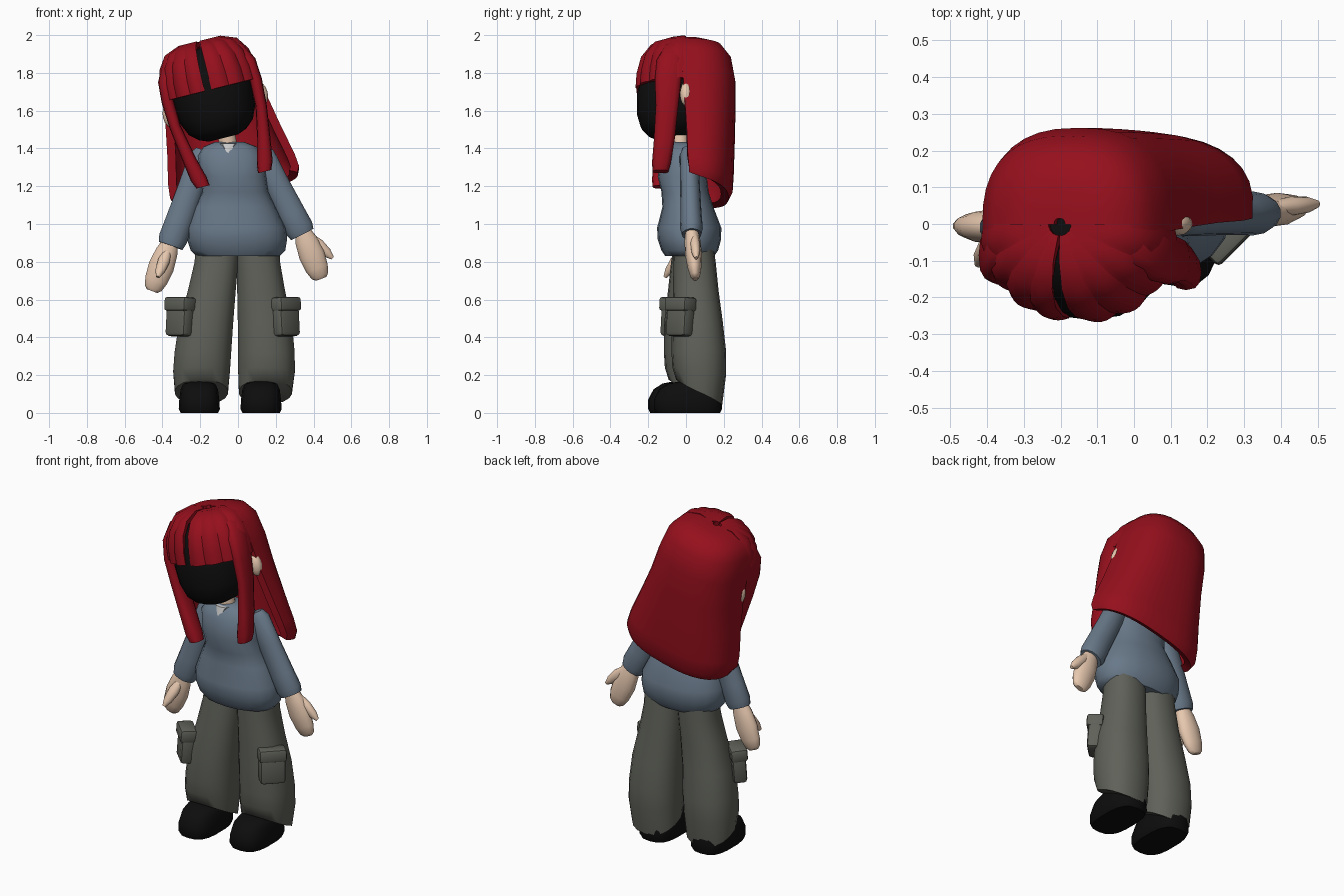
import bpy, bmesh
from math import sin, cos, pi, radians
from mathutils import Matrix, Vector

if "Cube" in bpy.data.objects:
    bpy.data.objects.remove(bpy.data.objects["Cube"])


def material(name, r, g, b):
    m = bpy.data.materials.new(name)
    m.diffuse_color = (r, g, b, 1)
    m.use_nodes = True
    m.node_tree.nodes["Principled BSDF"].inputs["Base Color"].default_value = m.diffuse_color
    return m


RED = material("red", .30, .005, .012)
BLUE = material("slate_blue", .14, .19, .25)
OLIVE = material("olive_grey", .115, .12, .10)
SKIN = material("skin", .80, .58, .43)
BLACK = material("black", .004, .004, .004)
WHITE = material("light_grey", .6, .6, .6)
WORLD = Matrix.Identity(4)
# the head leans sideways, so everything on it shares this frame
HEAD = Matrix.Translation((-.12, 0, 1.63)) @ Matrix.Rotation(radians(-14), 4, 'Y')


def spow(v, e):
    return abs(v) ** e * (1 if v >= 0 else -1)


def finish(name, bm, mat, matrix, angle=50, thick=0, bevel=0):
    me = bpy.data.meshes.new(name)
    bm.to_mesh(me)
    bm.free()
    me.materials.append(mat)
    ob = bpy.data.objects.new(name, me)
    bpy.context.collection.objects.link(ob)
    ob.matrix_world = matrix
    bpy.ops.object.select_all(action='DESELECT')
    bpy.context.view_layer.objects.active = ob
    ob.select_set(True)
    if thick:
        m = ob.modifiers.new("thickness", 'SOLIDIFY')
        m.thickness, m.offset = thick, -1
        bpy.ops.object.modifier_apply(modifier=m.name)
    if bevel:
        m = ob.modifiers.new("rounding", 'BEVEL')
        m.width, m.segments = bevel, 2
        bpy.ops.object.modifier_apply(modifier=m.name)
    bpy.ops.object.shade_smooth_by_angle(angle=radians(angle))
    return ob


def loft(name, rings, mat, matrix=WORLD, n=18, square=2.0, angle=50):
    """Closed stack of rings (x, y, z, rx, ry[, lift of the front])."""
    bm = bmesh.new()
    rows = []
    for x, y, z, rx, ry, *lift in rings:
        row = []
        for k in range(n):
            a = 2 * pi * k / n
            row.append(bm.verts.new((x + rx * spow(sin(a), 2 / square),
                                     y - ry * spow(cos(a), 2 / square),
                                     z + (lift[0] * cos(a) if lift else 0))))
        rows.append(row)
    for p, q in zip(rows, rows[1:]):
        for k in range(n):
            bm.faces.new((p[k], q[k], q[(k + 1) % n], p[(k + 1) % n]))
    bm.faces.new(rows[0])
    bm.faces.new(rows[-1][::-1])
    bmesh.ops.recalc_face_normals(bm, faces=bm.faces)
    return finish(name, bm, mat, matrix, angle)


def limb(name, p, q, rings, mat):
    """Loft from p to q with rings (fraction, rx, ry)."""
    d = Vector(q) - Vector(p)
    rot = Vector((0, 0, -1)).rotation_difference(d).to_matrix().to_4x4()
    return loft(name, [(0, 0, -t * d.length, rx, ry) for t, rx, ry in rings], mat,
                Matrix.Translation(p) @ rot, 14)


def hair(name, rows, a0, a1, thick, bulge=0, steps=6, square=2.0, sag=0):
    """Curved sheet on the head: rows (w, side radius, y centre, depth radius)."""
    bm = bmesh.new()
    grid = []
    for i, (w, ru, y0, ry) in enumerate(rows):
        row = []
        for k in range(steps + 1):
            s = k / steps
            a = radians(a0 + (a1 - a0) * s)
            f = 1 + bulge * sin(pi * s)
            drop = sag * sin(pi * s) ** .6 * (i / (len(rows) - 1)) ** 3 if 0 < k < steps else 0
            row.append(bm.verts.new((f * ru * spow(sin(a), 2 / square),
                                     y0 - f * ry * spow(cos(a), 2 / square), w - drop)))
        grid.append(row)
    for p, q in zip(grid, grid[1:]):
        for k in range(steps):
            bm.faces.new((p[k], q[k], q[k + 1], p[k + 1]))
    return finish(name, bm, RED, HEAD, 50, thick)


def box(name, size, matrix, mat, bevel):
    bm = bmesh.new()
    bmesh.ops.create_cube(bm, size=1, matrix=Matrix.Diagonal((*size, 1)))
    return finish(name, bm, mat, matrix, 40, bevel=bevel)


# trousers: wide legs with a hem that rises over the shoe
leg = [(.92, .105, .04, .12, .10), (.80, .107, .045, .117, .112), (.65, .122, .052, .128, .12),
       (.48, .142, .06, .145, .135), (.32, .15, .068, .152, .145), (.22, .151, .07, .152, .142, .02),
       (.11, .145, .07, .142, .122, .065)]
for side, s, dx, dy in (("right", 1, 0, 0), ("left", -1, -.045, -.04)):
    loft(side + "_trouser_leg",
         [(s * x + dx * (.92 - z) / .6 * .8, y + dy * min(1, (.92 - z) / .4), z, rx, ry, *lift)
          for z, x, y, rx, ry, *lift in leg], OLIVE, n=18, square=2.3)

# shoes: blunt rounded toe and flat sole
for side, x, y in (("right", .122, .01), ("left", -.205, -.02)):
    loft(side + "_shoe",
         [(x, y, 0, .10, .17), (x, y, .02, .11, .18), (x, y, .07, .107, .18),
          (x, y + .01, .125, .10, .162), (x, y + .025, .155, .085, .13), (x, y + .035, .165, .06, .09)],
         BLACK, square=2.9)

# cargo pockets on the outer front of each leg
for side, s, x, y in (("right", 1, .252, -.03), ("left", -1, -.308, -.06)):
    place = Matrix.Translation((x, y, .505)) @ Matrix.Rotation(radians(45 * s), 4, 'Z') \
        @ Matrix.Rotation(radians(-4), 4, 'X')
    box(side + "_pocket", (.145, .08, .20), place, OLIVE, .02)
    box(side + "_pocket_flap", (.155, .095, .075), place @ Matrix.Translation((0, -.003, .07)), OLIVE, .015)

# sweatshirt body, ballooning over the waist
loft("sweatshirt_body",
     [(-.045, -.015, 1.435, .075, .055), (-.042, -.015, 1.41, .14, .085), (-.04, -.02, 1.36, .175, .11),
      (-.025, -.02, 1.25, .175, .13), (-.015, -.005, 1.17, .175, .125), (-.015, .01, 1.09, .215, .135),
      (-.008, .017, .98, .262, .17), (-.005, .018, .92, .265, .168), (0, .02, .86, .25, .15),
      (0, .02, .83, .22, .13)], BLUE, n=20, square=2.2)
loft("neck_opening", [(-.05, -.075, 1.425, .045, .03), (-.05, -.115, 1.36, .004, .01)], WHITE, n=8)
loft("neck", [(-.065, -.035, 1.52, .045, .045), (-.05, -.03, 1.40, .05, .045)], SKIN, n=14)

# sleeves, mitten hands and thumbs
sleeve = [(0, .045, .035), (.08, .07, .05), (.4, .07, .052), (.75, .075, .056),
          (.93, .078, .06), (1, .068, .052)]
hand = [(0, .042, .034), (.2, .06, .042), (.5, .07, .045), (.78, .062, .036), (.94, .048, .026), (1, .03, .014)]
thumb = [(0, .022, .02), (.35, .032, .026), (.75, .026, .022), (1, .01, .01)]
for side, shoulder, wrist, tip, t0, t1 in (
        ("right", (.11, .015, 1.395), (.34, .03, .945), (.44, .05, .71), (.385, .045, .93), (.50, .055, .82)),
        ("left", (-.18, .01, 1.39), (-.357, -.01, .885), (-.455, -.005, .645), (-.375, -.03, .85),
         (-.425, -.11, .72))):
    limb(side + "_sleeve", shoulder, wrist, sleeve, BLUE)
    limb(side + "_hand", Vector(wrist) + Vector((0, 0, .02)), tip, hand, SKIN)
    limb(side + "_thumb", t0, t1, thumb, SKIN)

# head with a blank dark face
loft("head",
     [(0, -.01, .31, .09, .10), (0, -.015, .25, .18, .18), (0, -.03, .15, .215, .215),
      (0, -.035, .05, .22, .225), (0, -.045, -.05, .205, .215), (0, -.06, -.12, .175, .18),
      (0, -.075, -.16, .13, .13), (0, -.08, -.18, .08, .085)], BLACK, HEAD, 20, 2.2)
for side, s in (("right", 1), ("left", -1)):
    bm = bmesh.new()
    bmesh.ops.create_uvsphere(bm, u_segments=12, v_segments=8, radius=1,
                              matrix=Matrix.Translation((.245 * s, .0, 0)) @ Matrix.Diagonal((.04, .032, .066, 1)))
    finish(side + "_ear", bm, SKIN, HEAD)

# long back hair: dome on top, flaring sheet below
hair("back_hair",
     [(.343, .015, 0, .015), (.345, .11, 0, .10), (.315, .195, 0, .19), (.25, .24, 0, .24),
      (.13, .262, 0, .262), (-.03, .28, .01, .252), (-.2, .312, .02, .238), (-.35, .345, .025, .228),
      (-.42, .352, .03, .218), (-.45, .335, .03, .195)],
     88, 272, .045, steps=18, square=2.5, sag=.055)

# fringe locks, parted by a narrow gap
fringe = [(.34, .03, 0, .03), (.35, .11, 0, .10), (.318, .19, 0, .18), (.25, .235, 0, .23),
          (.16, .255, -.005, .248), (.085, .258, -.008, .25)]
edges = [(-90, -66), (-66, -46), (-46, -25), (-25, -7), (0, 20), (20, 43), (43, 66), (66, 90)]
for i, (a, b) in enumerate(edges):
    hair("fringe_lock_%d" % (i + 1), fringe, a, b, .03, bulge=.05, square=2.15)

# long strands in front of the ears
strand = [(.09, -.04, .335, .035, .03), (.175, -.06, .28, .045, .055), (.225, -.085, .19, .04, .07),
          (.24, -.095, .08, .033, .07), (.235, -.10, -.06, .03, .06), (.205, -.115, -.24, .036, .055),
          (.18, -.13, -.36, .043, .05), (.168, -.135, -.405, .036, .042)]
for side, s in (("right", 1), ("left", -1)):
    loft(side + "_hair_strand", [(s * x, *rest) for x, *rest in strand], RED, HEAD, 12, 2.6)
